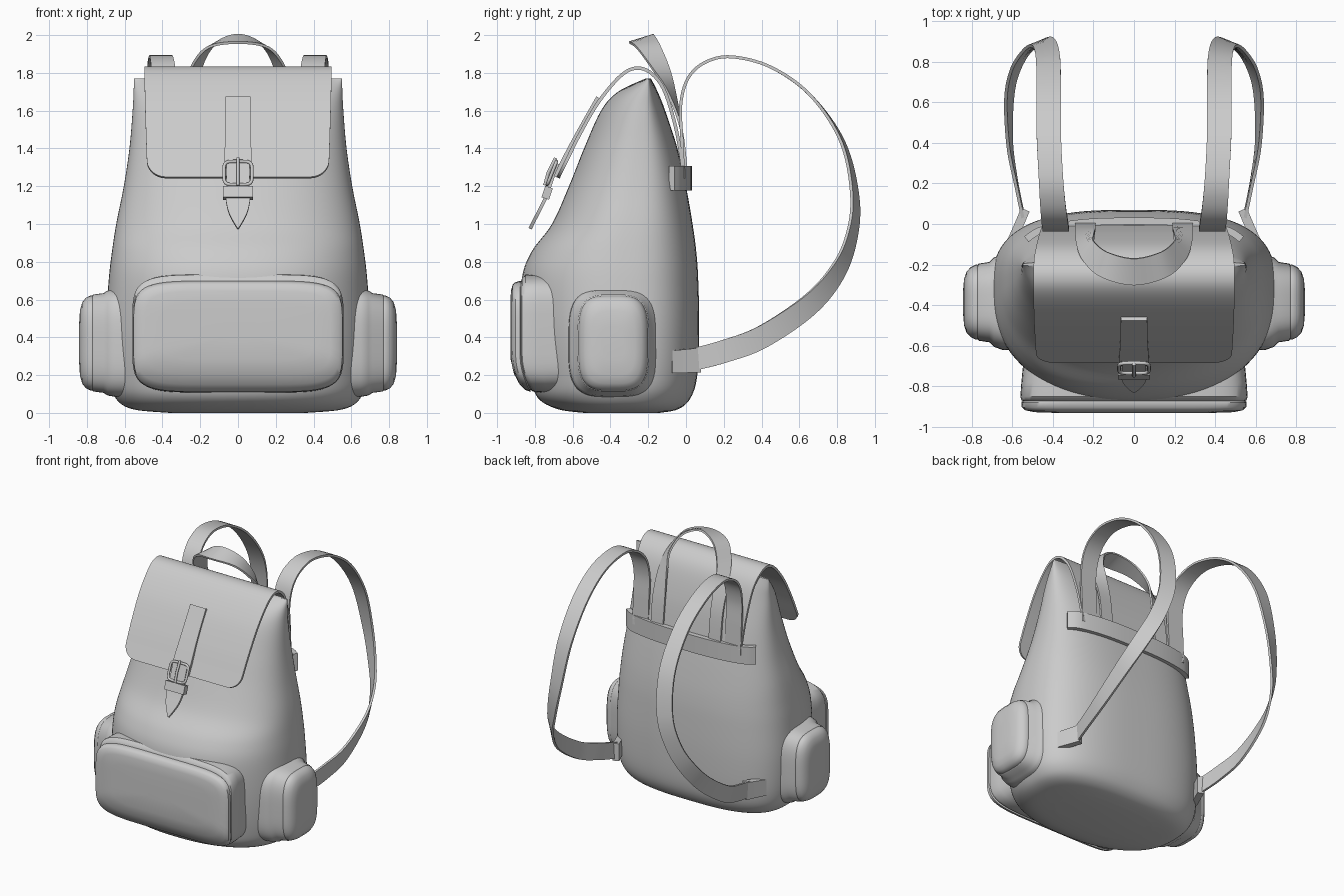
import bpy, bmesh, math
from mathutils import Vector

if "Cube" in bpy.data.objects:
    bpy.data.objects.remove(bpy.data.objects["Cube"])


def finish(name, bm, angle=40):
    bmesh.ops.recalc_face_normals(bm, faces=bm.faces)
    me = bpy.data.meshes.new(name)
    bm.to_mesh(me)
    bm.free()
    ob = bpy.data.objects.new(name, me)
    bpy.context.collection.objects.link(ob)
    bpy.ops.object.select_all(action='DESELECT')
    ob.select_set(True)
    bpy.context.view_layer.objects.active = ob
    bpy.ops.object.shade_smooth_by_angle(angle=math.radians(angle))
    return ob


def loft(name, rings, angle=40):
    """Skin closed rings of equal length and cap both ends."""
    bm = bmesh.new()
    vs = [[bm.verts.new(p) for p in r] for r in rings]
    n = len(rings[0])
    for a, b in zip(vs, vs[1:]):
        for i in range(n):
            j = (i + 1) % n
            bm.faces.new((a[i], a[j], b[j], b[i]))
    bm.faces.new(vs[0])
    bm.faces.new(vs[-1])
    return finish(name, bm, angle)


def spline(keys, n=8):
    """Catmull-Rom through tuples of any length."""
    out = []
    for i in range(len(keys) - 1):
        p0, p1 = keys[max(i - 1, 0)], keys[i]
        p2, p3 = keys[i + 1], keys[min(i + 2, len(keys) - 1)]
        for k in range(n):
            t = k / n
            out.append([0.5 * (2 * b + (c - a) * t + (2 * a - 5 * b + 4 * c - d) * t * t
                               + (3 * b - a - 3 * c + d) * t ** 3)
                        for a, b, c, d in zip(p0, p1, p2, p3)])
    out.append(list(keys[-1]))
    return out


def ribbon(name, keys, thick, n=8, corner=0):
    """Band along keys (centre xyz, width vector xyz); corner rounds the far end."""
    s = spline(keys, n)
    c = [Vector(k[:3]) for k in s]
    w = [Vector(k[3:]) for k in s]
    rings, d = [], 0
    for i in reversed(range(len(c))):
        if i < len(c) - 1:
            d += (c[i + 1] - c[i]).length
        half = w[i] / 2
        if d < corner:
            cut = corner - math.sqrt(corner ** 2 - (corner - d) ** 2)
            half = half * (1 - cut / half.length)
        tan = c[min(i + 1, len(c) - 1)] - c[max(i - 1, 0)]
        nor = tan.cross(w[i]).normalized() * thick / 2
        rings.append([c[i] - half - nor, c[i] + half - nor, c[i] + half + nor, c[i] - half + nor])
    return loft(name, rings)


def oval(a, b, p, n=64):
    f = lambda v: math.copysign(abs(v) ** (2 / p), v)
    return [(a * f(math.cos(t)), b * f(math.sin(t)))
            for t in (2 * math.pi * (i + .5) / n for i in range(n))]


def tube(name, pts, r, cyclic):
    cu = bpy.data.curves.new(name, 'CURVE')
    cu.dimensions = '3D'
    cu.bevel_depth, cu.bevel_resolution, cu.use_fill_caps = r, 3, True
    sp = cu.splines.new('POLY')
    sp.points.add(len(pts) - 1)
    for q, p in zip(sp.points, pts):
        q.co = (*p, 1)
    sp.use_cyclic_u = cyclic
    ob = bpy.data.objects.new(name, cu)
    bpy.context.collection.objects.link(ob)


# main bag: z, half width, front y, widest y, back y
body = [(0, .36, -.54, -.33, -.14), (.02, .56, -.68, -.33, -.04), (.08, .65, -.785, -.33, .025),
        (.2, .69, -.82, -.33, .06), (.45, .70, -.86, -.33, .07), (.7, .685, -.87, -.33, .065),
        (.85, .668, -.82, -.32, .055), (1.0, .645, -.71, -.3, .035), (1.2, .605, -.62, -.27, 0),
        (1.4, .575, -.54, -.25, -.045), (1.6, .558, -.45, -.23, -.11), (1.7, .553, -.36, -.21, -.15),
        (1.77, .55, -.215, -.2, -.185)]
rings = []
for z, a, yf, cy, yb in spline(body, 6):
    back = [(x, cy + y, z) for x, y in oval(a, yb - cy, 2.85, 96) if y > 0]
    front = [(x, cy + y, z) for x, y in oval(a, cy - yf, 2.3, 96) if y < 0]
    rings.append(back + front)
loft("bag_body", rings)

# front pocket: y, half width, half height, centre z (bottom pulled back)
pocket = [(-.62, .54, .31, .42), (-.78, .555, .315, .42), (-.85, .56, .312, .42), (-.868, .555, .30, .415),
          (-.873, .545, .288, .41), (-.88, .555, .294, .405), (-.903, .553, .285, .407),
          (-.918, .535, .265, .415), (-.927, .49, .22, .425), (-.93, .40, .15, .43), (-.93, .1, .04, .43)]
loft("front_pocket", [[(u, y + 1.3 * max(0, .32 - zc - v) ** 2, zc + v) for u, v in oval(a, b, 5.5)]
                      for y, a, b, zc in pocket])

# side pockets: x, half depth, half height
side = [(.56, .24, .29), (.65, .235, .285), (.69, .22, .278), (.712, .198, .264), (.765, .19, .257),
        (.771, .184, .251), (.779, .185, .252), (.805, .172, .24), (.825, .15, .215),
        (.837, .115, .17), (.842, .06, .09)]
for s, tag in ((1, "right"), (-1, "left")):
    loft("side_pocket_" + tag, [[(s * x, -.385 + u, .37 + v) for u, v in oval(a, b, 3.6)]
                                for x, a, b in side])

    # shoulder strap, twisting from flat at the top to upright at the bottom
    strap = [(.385, -.012, 1.24, .13, 0, 0), (.385, -.022, 1.45, .13, 0, 0), (.385, -.028, 1.63, .13, 0, 0),
             (.39, .01, 1.77, .13, 0, 0), (.40, .10, 1.855, .125, 0, 0), (.41, .24, 1.885, .12, 0, 0),
             (.42, .45, 1.83, .12, 0, 0), (.42, .66, 1.68, .12, 0, 0), (.425, .83, 1.43, .118, -.015, 0),
             (.452, .895, 1.13, .108, -.035, .01), (.508, .868, .90, .092, -.05, .03),
             (.572, .785, .72, .068, -.06, .065), (.612, .64, .56, .04, -.055, .095),
             (.612, .40, .40, .015, -.045, .11), (.58, .2, .325, 0, -.035, .115),
             (.545, .03, .28, 0, -.025, .115)]
    ribbon("shoulder_strap_" + tag, [(s * a, b, c, s * d, e, f) for a, b, c, d, e, f in strap], .016)
    ribbon("strap_patch_" + tag, [(s * .60, -.08, .27, 0, 0, .12), (s * .565, 0, .275, 0, 0, .125),
                                  (s * .535, .07, .28, 0, 0, .13)], .045)

# lid flap
flap = [(-.014, 1.28, .90), (-.052, 1.5, .93), (-.112, 1.7, .96), (-.18, 1.795, .985), (-.26, 1.825, .99),
        (-.345, 1.785, .99), (-.46, 1.65, .985), (-.56, 1.48, .975), (-.635, 1.33, .965), (-.677, 1.245, .96)]
ribbon("lid_flap", [(0, y, z, w, 0, 0) for y, z, w in flap], .018, 12, corner=.1)

# carry handle
half = [(.24, .004, 1.24, .1, 0, 0), (.24, -.025, 1.5, .1, 0, 0), (.24, -.08, 1.70, .085, -.04, 0),
        (.222, -.135, 1.825, .055, -.09, 0), (.145, -.2, 1.94, .035, -.12, -.015)]
handle = half + [(0, -.235, 1.98, 0, -.13, -.04)] + [(-a, b, c, -d, e, f) for a, b, c, d, e, f in half[::-1]]
ribbon("carry_handle", handle, .014)

# back reinforcement strip
ribbon("back_strip", [(x, y, 1.243, 0, 0, .13) for x, y in
                      ((-.53, -.075), (-.45, -.028), (-.25, .006), (0, .014), (.25, .006), (.45, -.028), (.53, -.075))],
       .035)

# closing strap and its pointed tongue
ribbon("closing_strap", [(0, y, z, w, 0, 0) for y, z, w in
                         ((-.465, 1.67, .13), (-.573, 1.48, .135), (-.65, 1.335, .145), (-.69, 1.25, .145))], .022)
ribbon("strap_tongue", [(0, y, z, w, 0, 0) for y, z, w in
                        ((-.68, 1.32, .12), (-.715, 1.22, .12), (-.743, 1.14, .13), (-.777, 1.07, .105),
                         (-.803, 1.02, .06), (-.825, .975, .006))], .018)
ribbon("strap_keeper", [(x, -.735, 1.165, 0, .02, .06) for x in (-.08, 0, .08)], .042)

# buckle frame and pin
down = Vector((0, -.37, -.93))
mid = Vector((0, -.71, 1.27))
tube("buckle_frame", [mid + Vector((u, 0, 0)) + down * v for u, v in oval(.074, .066, 5, 40)], .009, True)
tube("buckle_pin", [mid + down * v + Vector((0, o, 0)) for v, o in ((-.085, -.012), (0, -.02), (.07, -.012))],
     .009, False)
